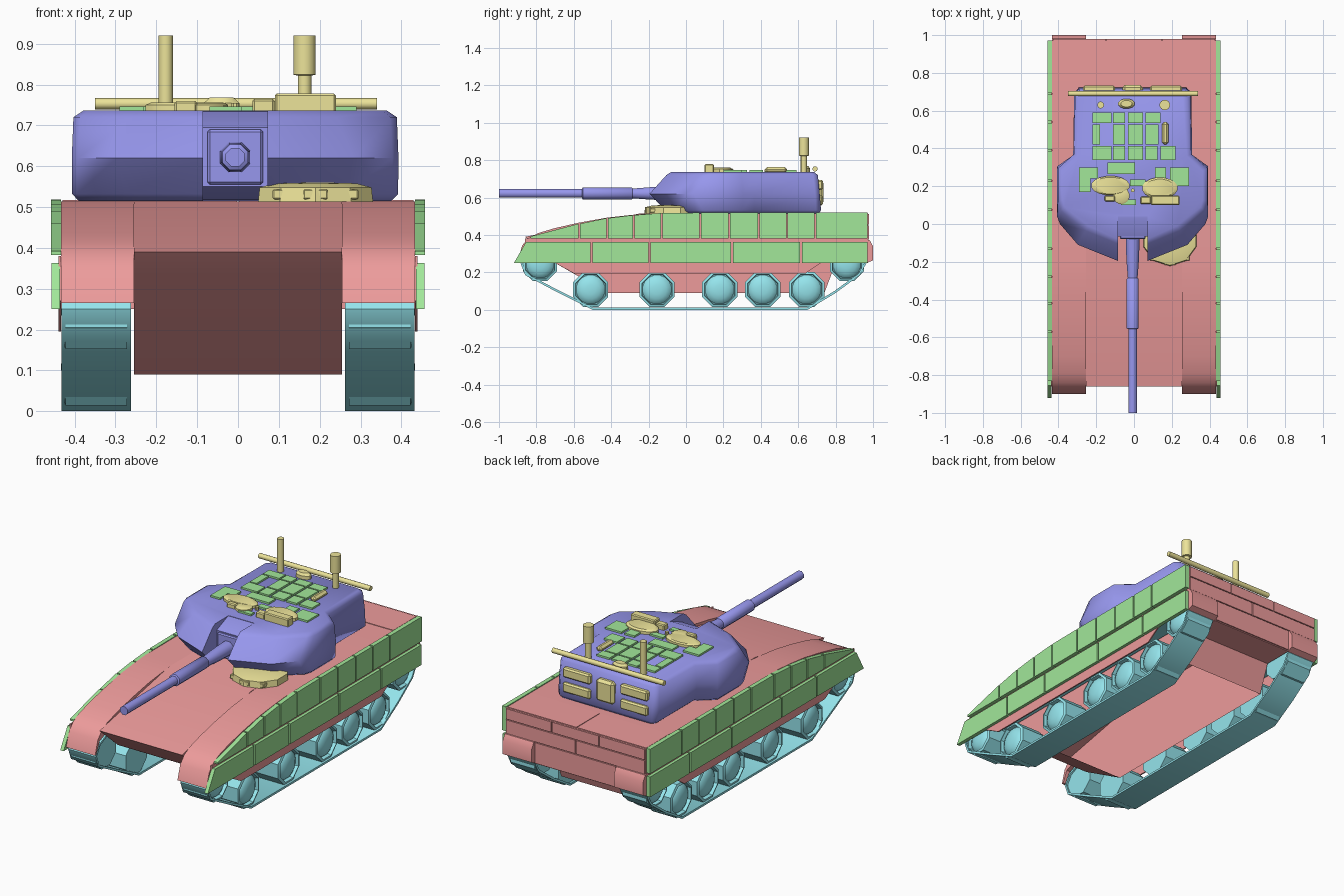
import bpy, bmesh
from math import sin, cos, pi, radians
from mathutils import Vector


def material(name, rgb):
    m = bpy.data.materials.new(name)
    m.diffuse_color = (*rgb, 1)
    return m


RED = material("hull_red", (0.85, 0.33, 0.33))
GREEN = material("armour_green", (0.36, 0.80, 0.32))
BLUE = material("turret_blue", (0.31, 0.31, 0.85))
CYAN = material("running_gear_cyan", (0.30, 0.78, 0.84))
YELLOW = material("fittings_yellow", (0.84, 0.77, 0.32))


def finish(name, bm, mat, angle=30, bevel=0, open_below=None):
    bmesh.ops.recalc_face_normals(bm, faces=bm.faces)
    if open_below is not None:
        low = [f for f in bm.faces if all(v.co.z < open_below for v in f.verts)]
        bmesh.ops.delete(bm, geom=low, context='FACES')
    if bevel:
        edges = [e for e in bm.edges if e.calc_face_angle(0) > radians(40)]
        bmesh.ops.bevel(bm, geom=edges, offset=bevel, segments=1, affect='EDGES')
    for f in bm.faces:
        f.smooth = True
    for e in bm.edges:
        e.smooth = e.calc_face_angle(pi) < radians(angle)
    me = bpy.data.meshes.new(name)
    bm.to_mesh(me)
    bm.free()
    me.materials.append(mat)
    ob = bpy.data.objects.new(name, me)
    bpy.context.collection.objects.link(ob)
    return ob


def loft(name, rings, mat, closed=False, **kw):
    """Skin rings of 3D points; cap the ends, or join them when closed."""
    bm = bmesh.new()
    vs = [[bm.verts.new(p) for p in r] for r in rings]
    n = len(vs[0])
    pairs = list(zip(vs, vs[1:])) + ([(vs[-1], vs[0])] if closed else [])
    for a, b in pairs:
        for i in range(n):
            j = (i + 1) % n
            bm.faces.new((a[i], a[j], b[j], b[i]))
    if not closed:
        bm.faces.new(vs[0])
        bm.faces.new(vs[-1])
    return finish(name, bm, mat, **kw)


def prism(name, yz, x0, x1, mat, **kw):
    return loft(name, [[(x, y, z) for y, z in yz] for x in (x0, x1)], mat, **kw)


def box(name, x0, x1, y0, y1, z0, z1, mat, **kw):
    return prism(name, [(y0, z0), (y1, z0), (y1, z1), (y0, z1)], x0, x1, mat, **kw)


def lathe(name, prof, c, axis, n, mat, squash=1, **kw):
    """Revolve (radius, height) pairs about an axis through c."""
    rings = []
    for r, h in prof:
        ring = []
        for k in range(n):
            t = 2 * pi * (k + 0.5) / n
            a, b = r * cos(t), r * squash * sin(t)
            p = {'x': (h, a, b), 'y': (a, h, b), 'z': (a, b, h)}[axis]
            ring.append(Vector(c) + Vector(p))
        rings.append(ring)
    return loft(name, rings, mat, **kw)


# Hull: central tub, open underneath
prism("hull", [(-0.86, 0.39), (-0.25, 0.514), (0.972, 0.514), (0.972, 0.25), (0.80, 0.25),
               (0.74, 0.09), (-0.42, 0.09), (-0.70, 0.25)], -0.255, 0.255, RED, open_below=0.1)
# Rear plates with narrow gaps between them
for x0, x1 in ((-0.43, -0.15), (-0.145, 0.145), (0.15, 0.43)):
    box("rear_upper_plate", x0, x1, 0.970, 0.979, 0.455, 0.513, RED)
for x0, x1 in ((-0.43, -0.003), (0.003, 0.43)):
    box("rear_middle_plate", x0, x1, 0.970, 0.979, 0.375, 0.45, RED)
    box("engine_deck_plate", x0, x1, 0.76, 0.965, 0.513, 0.517, RED)
box("rear_lower_plate", -0.25, 0.25, 0.970, 0.979, 0.255, 0.37, RED)

upper_cuts = [-0.835, -0.57, -0.42, -0.28, -0.13, 0.075, 0.23, 0.39, 0.54, 0.69, 0.975]
upper_tops = [0.392, 0.46, 0.49, 0.506, 0.517] + [0.519] * 6
lower_cuts = [-0.925, -0.505, -0.195, 0.245, 0.615, 0.975]

for s in (-1, 1):
    side = "left" if s < 0 else "right"
    # Curved fender and sponson, side plate, rear mudguard
    prism(side + "_fender", [(-0.90, 0.265), (-0.875, 0.345), (-0.84, 0.383), (-0.79, 0.41),
                             (-0.70, 0.437), (-0.57, 0.466), (-0.42, 0.493), (-0.30, 0.506),
                             (-0.2, 0.514), (0.972, 0.514), (0.972, 0.355), (-0.80, 0.355),
                             (-0.86, 0.33), (-0.889, 0.265)], s * 0.255, s * 0.434, RED)
    prism(side + "_side_plate", [(-0.70, 0.25), (-0.60, 0.195), (0.64, 0.195), (0.72, 0.25),
                                 (0.95, 0.27), (0.95, 0.38), (-0.86, 0.38), (-0.86, 0.27)],
          s * 0.433, s * 0.44, RED)
    prism(side + "_rear_mudguard", [(0.968, 0.375), (0.982, 0.372), (1.0, 0.34), (1.0, 0.265),
                                    (0.968, 0.25)], s * 0.255, s * 0.435, RED)
    # Two rows of skirt armour
    for i in range(len(upper_cuts) - 1):
        a, b = upper_cuts[i] + 0.004, upper_cuts[i + 1] - 0.004
        prism(side + "_upper_skirt", [(a, 0.382), (b, 0.382), (b, upper_tops[i + 1]),
                                      (a, upper_tops[i])], s * 0.434, s * 0.458, GREEN)
    for i in range(len(lower_cuts) - 1):
        a, b = lower_cuts[i] + 0.005, lower_cuts[i + 1] - 0.005
        prism(side + "_lower_skirt", [(a, 0.25), (b, 0.25), (b, 0.363),
                                      (a + (0.065 if i == 0 else 0), 0.363)],
              s * 0.436, s * 0.457, GREEN)
    # Track band
    loop = [(-0.5, 0), (0.65, 0), (0.80, 0.09), (0.93, 0.185), (0.965, 0.25), (0.935, 0.32),
            (0.86, 0.345), (-0.77, 0.345), (-0.85, 0.31), (-0.885, 0.25), (-0.86, 0.185),
            (-0.70, 0.10)]
    n, inner = len(loop), []
    for i, p in enumerate(loop):
        p, q, r = Vector(p), Vector(loop[i - 1]), Vector(loop[(i + 1) % n])
        t = ((p - q).normalized() + (r - p).normalized()).normalized()
        inner.append(p + Vector((-t.y, t.x)) * 0.012)
    xa, xb = s * 0.262, s * 0.432
    loft(side + "_track", [[(xa, y, z) for y, z in loop], [(xb, y, z) for y, z in loop],
                           [(xb, y, z) for y, z in inner], [(xa, y, z) for y, z in inner]],
         CYAN, closed=True, angle=50)
    # Octagonal wheels with a domed dish
    wheels = [(y, 0.108, 0.102) for y in (-0.51, -0.155, 0.18, 0.41, 0.645)]
    wheels += [(-0.78, 0.243, 0.098), (0.86, 0.243, 0.098)]
    for y, z, r in wheels:
        lathe(side + "_wheel", [(r * 0.8, 0), (r, 0), (r, s * 0.15), (r * 0.86, s * 0.155),
                                (r * 0.82, s * 0.135)], (s * 0.272, y, z), 'x', 8, CYAN)
        lathe(side + "_wheel_dome", [(r * 0.8, s * 0.13), (r * 0.72, s * 0.142),
                                     (r * 0.5, s * 0.155), (r * 0.25, s * 0.16),
                                     (r * 0.05, s * 0.161)],
              (s * 0.272, y, z), 'x', 16, CYAN, angle=50)

# Turret: one half outline pulled in or out per level, mirrored about the gun line
TX = -0.007
levels = [
    (0.515, [(0.079, 0.04), (0.079, -0.09), (0.25, -0.03), (0.37, 0.07), (0.383, 0.11), (0.383, 0.28), (0.29, 0.36), (0.29, 0.69), (0.27, 0.71)]),
    (0.532, [(0.079, 0.04), (0.079, -0.11), (0.265, -0.045), (0.387, 0.05), (0.399, 0.09), (0.399, 0.30), (0.31, 0.365), (0.31, 0.695), (0.285, 0.722)]),
    (0.62, [(0.079, 0.04), (0.079, -0.195), (0.29, -0.11), (0.385, 0.0), (0.40, 0.04), (0.40, 0.305), (0.315, 0.365), (0.31, 0.69), (0.285, 0.715)]),
    (0.72, [(0.079, 0.04), (0.079, -0.105), (0.25, -0.035), (0.38, 0.07), (0.396, 0.12), (0.396, 0.295), (0.31, 0.37), (0.305, 0.68), (0.28, 0.705)]),
    (0.736, [(0.079, 0.04), (0.079, -0.08), (0.235, -0.01), (0.36, 0.09), (0.372, 0.13), (0.372, 0.28), (0.287, 0.36), (0.287, 0.665), (0.265, 0.685)]),
]
loft("turret", [[(TX + x, y, z) for x, y in h] + [(TX - x, y, z) for x, y in reversed(h)]
                for z, h in levels], BLUE, angle=58)
# Mantlet and stepped gun barrel
prism("mantlet", [(0.06, 0.734), (0.03, 0.734), (-0.065, 0.695), (-0.065, 0.55), (0.03, 0.517),
                  (0.06, 0.517)], TX - 0.079, TX + 0.079, BLUE)
box("mantlet_plate", TX - 0.068, TX + 0.068, -0.08, -0.06, 0.555, 0.69, BLUE, bevel=0.006)
lathe("gun_barrel", [(0.04, -0.07), (0.036, -0.19), (0.028, -0.285), (0.034, -0.29),
                     (0.034, -0.552), (0.025, -0.557), (0.025, -1.0)],
      (TX, 0, 0.622), 'y', 8, BLUE, angle=50)

# Roof armour tiles
tiles = []
for y0, y1, spans in (
        (0.535, 0.59, ((-0.22, -0.12), (-0.11, -0.047), (-0.033, 0.047), (0.06, 0.14))),
        (0.42, 0.527, ((-0.22, -0.18), (-0.11, -0.047), (-0.033, 0.047), (0.06, 0.13))),
        (0.34, 0.412, ((-0.22, -0.12), (-0.11, -0.047), (-0.033, 0.047), (0.06, 0.125), (0.14, 0.22)))):
    tiles += [(a, b, y0, y1) for a, b in spans]
tiles += [(-0.14, 0.005, 0.265, 0.325), (-0.29, -0.19, 0.24, 0.30), (-0.29, -0.23, 0.17, 0.24),
          (0.11, 0.17, 0.24, 0.30), (0.19, 0.29, 0.20, 0.30), (-0.02, 0.06, 0.20, 0.235),
          (-0.07, 0.01, 0.10, 0.13)]
for x0, x1, y0, y1 in tiles:
    box("roof_tile", x0, x1, y0, y1, 0.73, 0.746, GREEN)

# Roof hatches and sights
lathe("left_hatch", [(0.103, 0.73), (0.103, 0.75), (0.09, 0.756)], (-0.125, 0.203, 0), 'z', 16, YELLOW, squash=0.5)
lathe("left_hatch_lug", [(0.045, 0.73), (0.045, 0.75), (0.036, 0.755)], (-0.068, 0.15, 0), 'z', 12, YELLOW)
box("left_sight", -0.155, -0.10, 0.12, 0.15, 0.73, 0.76, YELLOW, bevel=0.005)
lathe("right_hatch", [(0.095, 0.73), (0.095, 0.752), (0.08, 0.76)], (0.137, 0.19, 0), 'z', 16, YELLOW, squash=0.6)
box("right_sight", 0.09, 0.24, 0.10, 0.15, 0.73, 0.778, YELLOW, bevel=0.005)
box("right_sight_arm", 0.035, 0.09, 0.105, 0.145, 0.73, 0.765, YELLOW, bevel=0.005)
lathe("roof_stud", [(0.01, 0.73), (0.01, 0.755)], (-0.007, 0.178, 0), 'z', 8, YELLOW)
box("roof_stowage_tube", 0.148, 0.183, 0.42, 0.54, 0.73, 0.762, YELLOW, bevel=0.012)
lathe("roof_vent", [(0.045, 0.73), (0.045, 0.755), (0.03, 0.768)], (-0.04, 0.637, 0), 'z', 12, YELLOW, squash=0.6)

# Masts and rear crossbar
lathe("left_mast", [(0.018, 0.73), (0.018, 0.92)], (-0.177, 0.63, 0), 'z', 12, YELLOW, angle=50)
lathe("right_mast", [(0.017, 0.73), (0.017, 0.822), (0.028, 0.824), (0.028, 0.92)],
      (0.163, 0.63, 0), 'z', 12, YELLOW, angle=50)
lathe("rear_crossbar", [(0.014, -0.35), (0.014, 0.34)], (0, 0.69, 0.753), 'x', 10, YELLOW, angle=50)

# Stowage boxes on the turret rear
for x in (-0.185, 0.17):
    for z in (0.668, 0.585):
        box("rear_stowage_box", x - 0.085, x + 0.085, 0.69, 0.732, z - 0.027, z + 0.027, YELLOW, bevel=0.008)
box("rear_hatch", TX - 0.055, TX + 0.055, 0.69, 0.736, 0.565, 0.69, YELLOW, bevel=0.014)

# Driver hatch with vision blocks on the front deck
lathe("driver_hatch", [(0.13, 0.50), (0.148, 0.512), (0.144, 0.548), (0.105, 0.558), (0.03, 0.56)],
      (0.19, -0.075, 0), 'z', 10, YELLOW)
for x, y in ((0.19, -0.212), (0.115, -0.188), (0.265, -0.188)):
    box("driver_vision_block", x - 0.03, x + 0.03, y - 0.006, y + 0.04, 0.519, 0.543, YELLOW, bevel=0.003)
